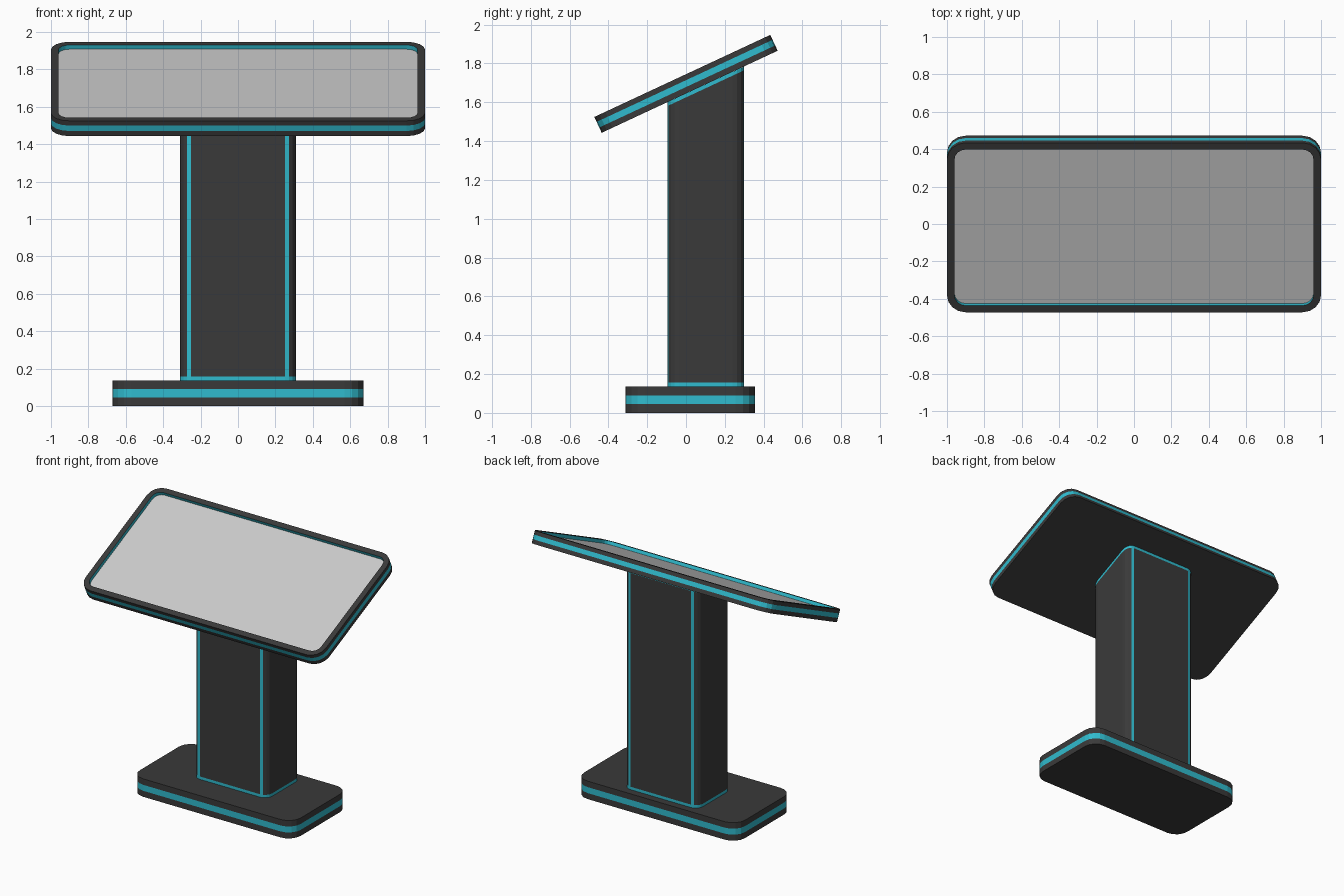
import bpy, bmesh
from math import sin, cos, tan, radians, pi
from mathutils import Matrix, Vector

if "Cube" in bpy.data.objects:
    bpy.data.objects.remove(bpy.data.objects["Cube"])

SEG = 4                     # faces per rounded corner
TILT = radians(25)


def material(name, rgb):
    m = bpy.data.materials.new(name)
    m.diffuse_color = (*rgb, 1)
    m.use_nodes = True
    m.node_tree.nodes["Principled BSDF"].inputs["Base Color"].default_value = m.diffuse_color
    return m


dark = material("dark_casing", (0.042, 0.042, 0.042))
teal = material("teal_trim", (0.03, 0.5, 0.62))


def rounded_rect(hx, hy, r, cy=0.0, z=0.0):
    """Counter-clockwise rounded rectangle, starting on the +x side."""
    pts = []
    for k, (sx, sy) in enumerate([(1, 1), (-1, 1), (-1, -1), (1, -1)]):
        for i in range(SEG + 1):
            a = (k + i / SEG) * pi / 2
            pts.append(Vector((sx * (hx - r) + r * cos(a),
                               cy + sy * (hy - r) + r * sin(a), z)))
    return pts


def loft(name, rings, is_teal, cap_bottom=True, cap_top=True, mats=(dark, teal)):
    """Join rings bottom to top; is_teal(band, side) picks the trim colour."""
    bm = bmesh.new()
    rows = [[bm.verts.new(p) for p in ring] for ring in rings]
    n = len(rows[0])
    for b, (lo, hi) in enumerate(zip(rows, rows[1:])):
        for i in range(n):
            j = (i + 1) % n
            f = bm.faces.new((lo[i], lo[j], hi[j], hi[i]))
            f.material_index = int(is_teal(b, i))
    if cap_bottom:
        bm.faces.new(rows[0][::-1])
    if cap_top:
        bm.faces.new(rows[-1])
    me = bpy.data.meshes.new(name)
    bm.to_mesh(me)
    bm.free()
    for m in mats:
        me.materials.append(m)
    ob = bpy.data.objects.new(name, me)
    bpy.context.collection.objects.link(ob)
    return ob


# Base slab with a teal middle band
loft("base", [rounded_rect(0.67, 0.333, 0.1, 0.022, z) for z in (0, 0.045, 0.09, 0.135)],
     lambda b, i: b == 1)

# Column: sloped top under the panel, teal rings at both ends and corner strips
def sloped(offset):
    ring = rounded_rect(0.31, 0.198, 0.06, 0.102)
    for p in ring:
        p.z = 1.654 + (p.y - 0.019) * tan(TILT) + offset
    return ring


strips = {SEG - 1, SEG + 1, 3 * SEG + 1, 3 * SEG + 3}
loft("column",
     [rounded_rect(0.31, 0.198, 0.06, 0.102, 0.135),
      rounded_rect(0.31, 0.198, 0.06, 0.102, 0.157), sloped(-0.02), sloped(0)],
     lambda b, i: b != 1 or i in strips, cap_bottom=False, cap_top=False)

# Tilted display housing with a recessed, teal-lined opening
place = Matrix.Translation((0, 0, 1.695)) @ Matrix.Rotation(TILT, 4, 'X')
rings = [rounded_rect(1.0, 0.5, 0.1, z=w) for w in (-0.045, -0.015, 0.017, 0.045)]
rings += [rounded_rect(0.96, 0.46, 0.06, z=w) for w in (0.045, 0.02)]
housing = loft("display_housing", rings, lambda b, i: b in (1, 4), cap_top=False)
housing.matrix_world = place

# Grey screen filling the recess
screen = loft("screen", [rounded_rect(0.96, 0.46, 0.06, z=0.02)],
              lambda b, i: False, cap_bottom=False, mats=())
screen.matrix_world = place
